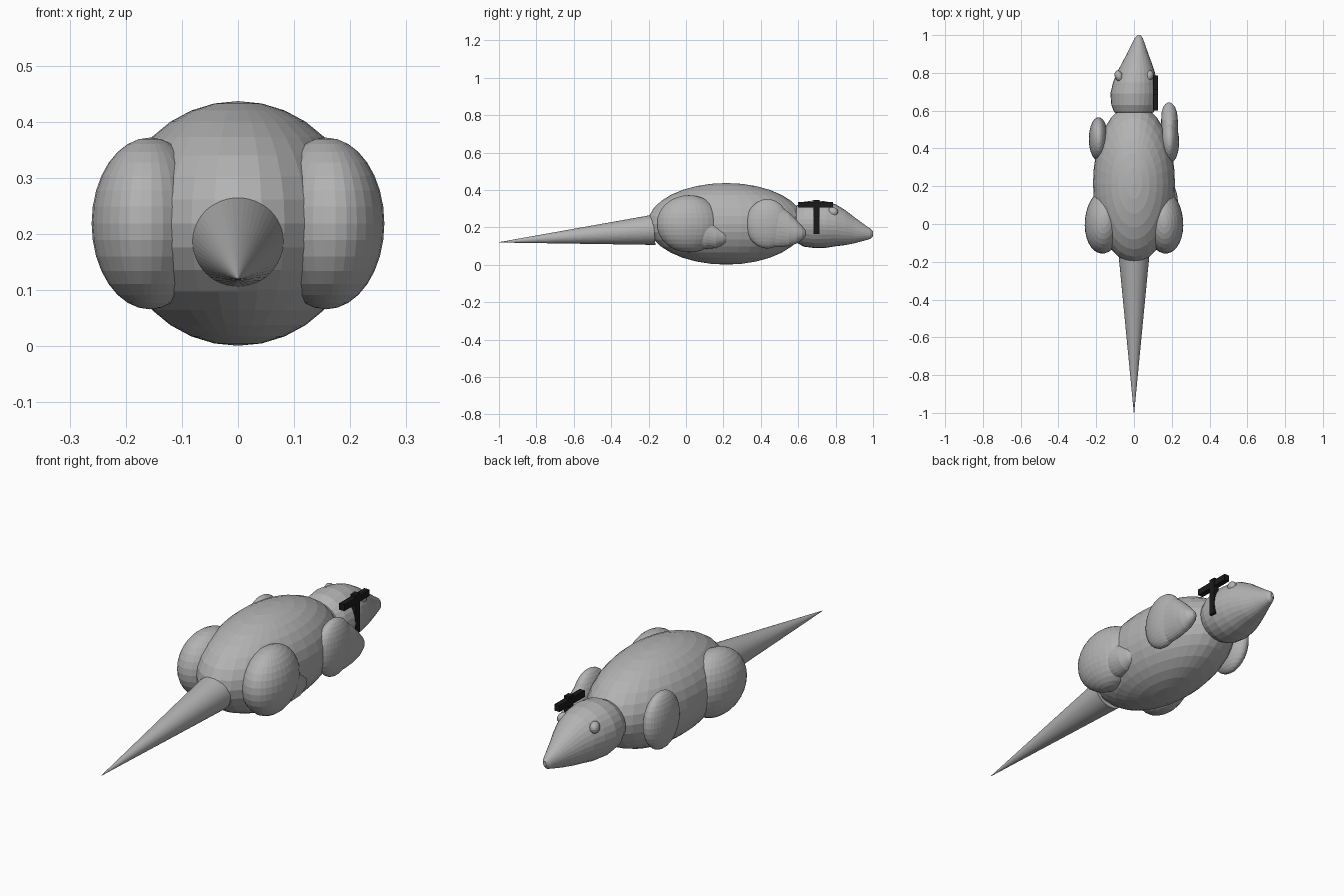
import bpy, bmesh, math
from mathutils import Vector

if "Cube" in bpy.data.objects:
    bpy.data.objects.remove(bpy.data.objects["Cube"])


def material(name, rgb):
    m = bpy.data.materials.new(name)
    m.diffuse_color = (*rgb, 1)
    m.use_nodes = True
    m.node_tree.nodes["Principled BSDF"].inputs["Base Color"].default_value = m.diffuse_color
    return m


grey = material("mid grey", (0.45, 0.45, 0.45))
black = material("black", (0.01, 0.01, 0.01))


def finish(name, bm, mat):
    bmesh.ops.recalc_face_normals(bm, faces=bm.faces)
    me = bpy.data.meshes.new(name)
    bm.to_mesh(me)
    bm.free()
    me.materials.append(mat)
    ob = bpy.data.objects.new(name, me)
    bpy.context.collection.objects.link(ob)
    return ob


def ellipsoid(name, loc, radii, rot=(0, 0, 0), seg=32, rings=16):
    bm = bmesh.new()
    bmesh.ops.create_uvsphere(bm, u_segments=seg, v_segments=rings, radius=1)
    ob = finish(name, bm, grey)
    ob.location, ob.scale, ob.rotation_euler = loc, radii, rot
    return ob


def loft(name, sections, seg=28):
    """Skin elliptical sections (y, centre x, centre z, radius x, radius z)."""
    bm = bmesh.new()
    rings = []
    for y, cx, cz, rx, rz in sections:
        rings.append([bm.verts.new((cx + rx * math.cos(a), y, cz + rz * math.sin(a)))
                      for a in (2 * math.pi * i / seg for i in range(seg))])
    for a, b in zip(rings, rings[1:]):
        for i in range(seg):
            j = (i + 1) % seg
            bm.faces.new((a[i], a[j], b[j], b[i]))
    bm.faces.new(rings[0])
    bm.faces.new(rings[-1])
    return finish(name, bm, grey)


def box(name, lo, hi, mat):
    bm = bmesh.new()
    bmesh.ops.create_cube(bm, size=1)
    lo, hi = Vector(lo), Vector(hi)
    for v in bm.verts:
        v.co = Vector(((lo[k] + hi[k]) / 2 + v.co[k] * (hi[k] - lo[k]) for k in range(3)))
    return finish(name, bm, mat)


# Body
ellipsoid("body", (0, 0.215, 0.219), (0.217, 0.42, 0.218))

# Tail: tilted cone
base, tip = Vector((0, -0.17, 0.187)), Vector((0, -1.0, 0.12))
axis = tip - base
bm = bmesh.new()
bmesh.ops.create_cone(bm, cap_ends=True, segments=48, radius1=0.081, radius2=0.001,
                      depth=axis.length)
tail = finish("tail", bm, grey)
tail.location = (base + tip) / 2
tail.rotation_euler = axis.to_track_quat('Z', 'Y').to_euler()

# Head with a snout turned slightly to one side
loft("head", [
    (0.568, 0, 0.217, 0.03, 0.03), (0.575, 0, 0.217, 0.065, 0.065),
    (0.592, 0, 0.217, 0.105, 0.100), (0.63, 0, 0.217, 0.120, 0.120),
    (0.69, 0.001, 0.217, 0.126, 0.128), (0.75, 0.005, 0.215, 0.116, 0.124),
    (0.80, 0.010, 0.211, 0.101, 0.112), (0.85, 0.015, 0.199, 0.080, 0.094),
    (0.90, 0.019, 0.185, 0.057, 0.070), (0.95, 0.023, 0.173, 0.036, 0.045),
    (0.985, 0.025, 0.166, 0.021, 0.028), (1.0, 0.026, 0.166, 0.008, 0.012)])

# Eyes
for side, name in ((-1, "left_eye"), (1, "right_eye")):
    ellipsoid(name, (side * 0.08, 0.783, 0.282), (0.022, 0.031, 0.026),
              (0, 0, -side * 0.4), 16, 10)

# Legs
for side, name in ((-1, "left"), (1, "right")):
    ellipsoid(name + "_hind_leg", (side * 0.157, 0.015, 0.219), (0.103, 0.172, 0.153),
              (0, 0, side * 0.1))
    ellipsoid(name + "_front_leg", (side * 0.188, 0.45 if side < 0 else 0.435, 0.219),
              (0.051, 0.115, 0.132))

# Feet on the right side, tapering forward out of the legs
loft("right_hind_foot", [
    (0.06, 0.17, 0.20, 0.065, 0.11), (0.11, 0.172, 0.175, 0.062, 0.09),
    (0.16, 0.174, 0.155, 0.054, 0.065), (0.20, 0.176, 0.15, 0.038, 0.043),
    (0.222, 0.178, 0.15, 0.022, 0.025), (0.23, 0.178, 0.15, 0.008, 0.01)])
loft("right_front_foot", [
    (0.44, 0.188, 0.215, 0.046, 0.12), (0.50, 0.188, 0.206, 0.045, 0.112),
    (0.55, 0.188, 0.190, 0.044, 0.090), (0.59, 0.187, 0.177, 0.041, 0.064),
    (0.62, 0.186, 0.170, 0.031, 0.038), (0.635, 0.185, 0.168, 0.019, 0.022),
    (0.642, 0.185, 0.168, 0.008, 0.01)])

# Thin crossed bars beside the head
box("side_bar_long", (0.100, 0.600, 0.305), (0.126, 0.785, 0.335), black)
box("side_bar_upright", (0.101, 0.682, 0.165), (0.127, 0.713, 0.347), black)
